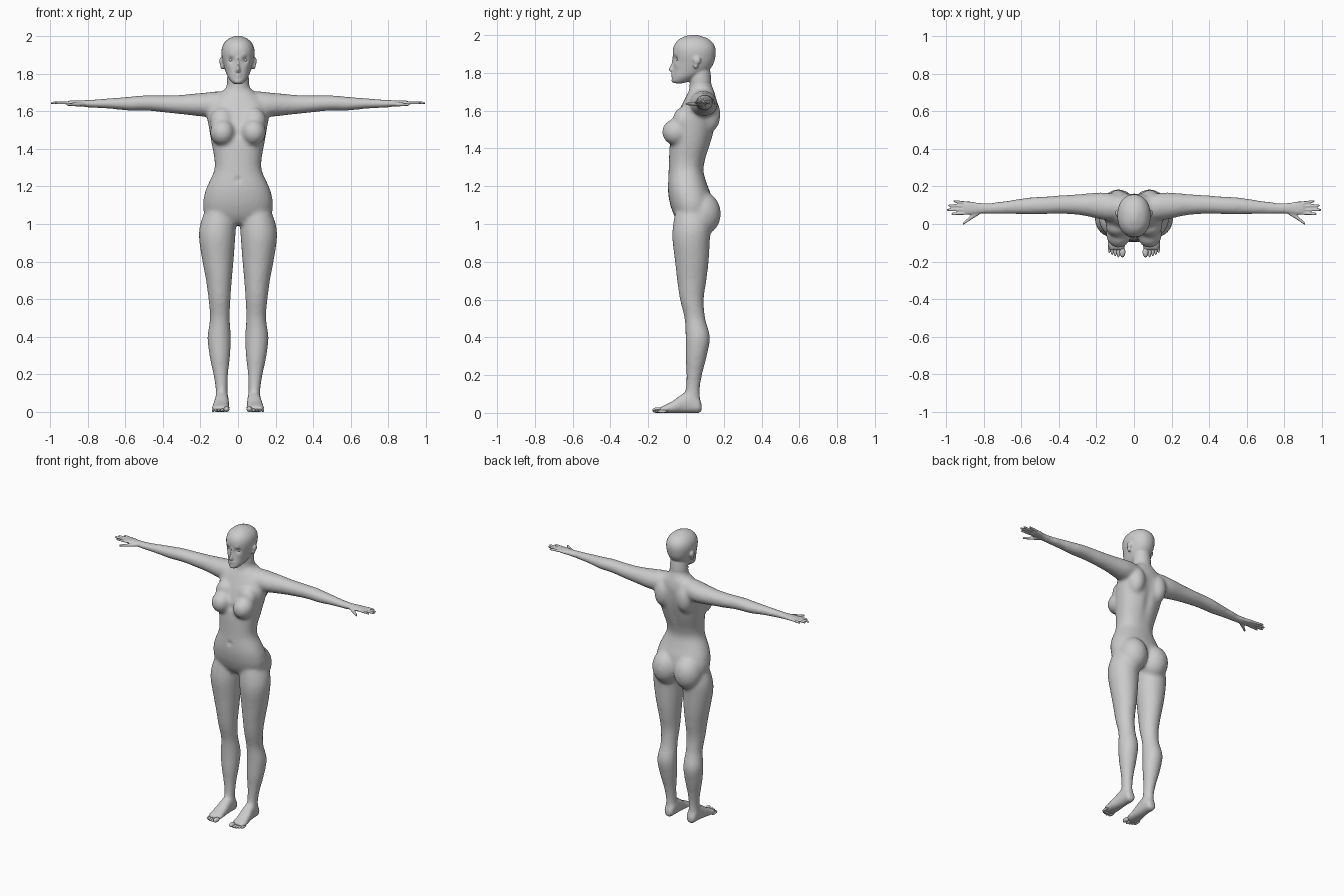
import bpy, bmesh
from math import cos, sin, pi, exp, copysign
from mathutils import Matrix

SIDES = (1, -1)


def spline(rows, n=4):
    """Catmull-Rom interpolation of section rows."""
    out = []
    for i in range(len(rows) - 1):
        a, b, c, d = (rows[max(i - 1, 0)], rows[i], rows[i + 1], rows[min(i + 2, len(rows) - 1)])
        for k in range(n):
            t = k / n
            out.append([0.5 * (2 * q + (r - p) * t + (2 * p - 5 * q + 4 * r - s) * t * t
                               + (3 * q - p - 3 * r + s) * t ** 3) for p, q, r, s in zip(a, b, c, d)])
    return out + [list(rows[-1])]


def loft(bm, rows, axis, side=1, power=2.0, seg=28, grow=0.0):
    """Skin sections given as (position on axis, u min, u max, v min, v max)."""
    rings = []
    for t, u0, u1, v0, v1 in spline(rows):
        ring = []
        for k in range(seg):
            c, s = cos(2 * pi * k / seg), sin(2 * pi * k / seg)
            u = (u0 + u1) / 2 + ((u1 - u0) / 2 + grow) * copysign(abs(c) ** (2 / power), c)
            v = (v0 + v1) / 2 + ((v1 - v0) / 2 + grow) * copysign(abs(s) ** (2 / power), s)
            x, y, z = {'X': (t, u, v), 'Y': (u, t, v), 'Z': (u, v, t)}[axis]
            ring.append(bm.verts.new((x * side, y, z)))
        rings.append(ring)
    for a, b in zip(rings, rings[1:]):
        for k in range(seg):
            j = (k + 1) % seg
            bm.faces.new((a[k], a[j], b[j], b[k]))
    bm.faces.new(rings[0])
    bm.faces.new(rings[-1])


def ball(bm, centre, radii, seg=20):
    m = Matrix.Translation(centre) @ Matrix.Diagonal((*radii, 1))
    bmesh.ops.create_uvsphere(bm, u_segments=seg, v_segments=seg // 2 + 2, radius=1, matrix=m)


def finish(bm, name, voxel=0, smooth=0, marks=()):
    """Make the object; optionally union its shells, soften the joins and sculpt dents."""
    bmesh.ops.recalc_face_normals(bm, faces=bm.faces[:])
    me = bpy.data.meshes.new(name)
    bm.to_mesh(me)
    bm.free()
    ob = bpy.data.objects.new(name, me)
    bpy.context.collection.objects.link(ob)
    if voxel:
        rm = ob.modifiers.new("fuse", 'REMESH')
        rm.mode, rm.voxel_size = 'VOXEL', voxel
        sm = ob.modifiers.new("soften", 'SMOOTH')
        sm.factor, sm.iterations = 0.5, smooth
        me = bpy.data.meshes.new_from_object(ob.evaluated_get(bpy.context.evaluated_depsgraph_get()))
        ob.modifiers.clear()
        ob.data = me
    for x, y, z, r, push in marks:
        for v in me.vertices:
            p = v.co
            if abs(p.z - z) < 2.5 * r and abs(p.x - x) < 2.5 * r and abs(p.y - y) < 2.5 * r:
                p.y += push * exp(-((p.x - x) ** 2 + (p.y - y) ** 2 + (p.z - z) ** 2) / (r * r))
    me.polygons.foreach_set("use_smooth", [True] * len(me.polygons))


torso = [(1.0, -.11, .11, -.03, .08), (1.04, -.172, .172, -.06, .125), (1.10, -.186, .186, -.083, .14),
         (1.16, -.178, .178, -.094, .13), (1.21, -.160, .160, -.096, .112), (1.28, -.128, .128, -.092, .093),
         (1.34, -.125, .125, -.09, .102), (1.42, -.139, .139, -.086, .13), (1.50, -.153, .153, -.072, .152),
         (1.58, -.165, .165, -.045, .163), (1.64, -.15, .15, -.018, .162), (1.685, -.11, .11, .005, .155),
         (1.72, -.066, .066, .025, .14)]
neck = [(1.62, -.08, .08, .0, .15), (1.70, -.067, .067, .015, .148), (1.74, -.059, .059, .02, .134),
        (1.80, -.056, .056, .02, .13), (1.85, -.05, .05, .03, .12)]
leg = [(1.09, .025, .165, -.05, .11), (1.0, .013, .199, -.066, .13), (.92, .017, .205, -.07, .125),
       (.8, .026, .187, -.056, .118), (.7, .035, .168, -.045, .106), (.6, .042, .155, -.03, .092),
       (.5, .046, .147, -.006, .1), (.4, .04, .16, .0, .125), (.3, .044, .15, .0, .108),
       (.2, .055, .129, .004, .083), (.12, .058, .117, .0, .071), (.06, .056, .118, -.01, .075),
       (.02, .058, .115, -.01, .07)]
arm = [(.05, .03, .145, 1.59, 1.70), (.12, .022, .16, 1.575, 1.702), (.18, .028, .165, 1.574, 1.695),
       (.24, .042, .16, 1.58, 1.69), (.30, .052, .155, 1.587, 1.684), (.38, .057, .15, 1.595, 1.681),
       (.46, .056, .144, 1.604, 1.681), (.52, .054, .141, 1.606, 1.68), (.58, .055, .135, 1.606, 1.674),
       (.68, .056, .12, 1.616, 1.666), (.77, .057, .109, 1.621, 1.659), (.81, .057, .109, 1.623, 1.659)]

# Body: torso, neck, legs, arms and feet fused together
bm = bmesh.new()
loft(bm, torso, 'Z', power=2.25)
loft(bm, neck[:4], 'Z', grow=.001)
for s in SIDES:
    loft(bm, leg, 'Z', s, grow=.002)
    loft(bm, arm, 'X', s, grow=.003)
    ball(bm, (s * .083, .087, 1.055), (.094, .098, .115))      # buttock
    ball(bm, (s * .082, -.052, 1.487), (.067, .075, .07))      # breast
    ball(bm, (s * .085, -.015, 1.545), (.065, .055, .075))     # upper chest
    ball(bm, (s * .085, .115, 1.58), (.06, .068, .10))         # shoulder blade
    loft(bm, [(.083, .068, .102, .01, .045), (.07, .054, .116, .0, .075), (.03, .05, .12, 0, .11),
              (-.02, .049, .125, 0, .098), (-.07, .047, .134, 0, .062), (-.11, .046, .139, 0, .042),
              (-.14, .049, .136, .001, .028)], 'Y', s, 2.4, grow=.001)   # foot
dents = [(0, -.095, 1.235, .013, .010), (0, -.09, 1.48, .024, .008)]      # navel, breastbone
dents += [(0, .14, 1.28 + .04 * k, .028, -.008) for k in range(9)]       # spine groove
finish(bm, "body", .0115, 5, dents)

# Head
bm = bmesh.new()
loft(bm, [(1.70, -.05, .05, .03, .125)] + neck[2:], 'Z')
loft(bm, [(1.745, -.022, .022, -.062, -.015), (1.757, -.036, .036, -.074, .02), (1.78, -.053, .053, -.073, .07),
          (1.81, -.066, .066, -.069, .118), (1.85, -.078, .078, -.066, .146), (1.89, -.087, .087, -.069, .156),
          (1.925, -.088, .088, -.069, .157), (1.955, -.079, .079, -.058, .145), (1.98, -.058, .058, -.034, .118),
          (1.995, -.03, .03, .0, .08), (2.001, -.01, .01, .025, .055)], 'Z', power=2.15)
# Nose, lips, chin
loft(bm, [(1.885, -.006, .006, -.072, -.03), (1.85, -.008, .008, -.078, -.03), (1.82, -.013, .013, -.092, -.03),
          (1.81, -.015, .015, -.088, -.03), (1.805, -.011, .011, -.079, -.03)], 'Z')
ball(bm, (0, -.066, 1.793), (.021, .014, .006))
ball(bm, (0, -.064, 1.780), (.018, .014, .007))
ball(bm, (0, -.058, 1.759), (.022, .02, .014))
for s in SIDES:
    ball(bm, (s * .088, .058, 1.865), (.012, .020, .022))      # ear
    ball(bm, (s * .084, .052, 1.842), (.010, .013, .020))      # ear lobe
face = [(s * x, y, z, r, d) for s in SIDES for x, y, z, r, d in
        ((.037, -.055, 1.874, .016, .011), (.034, -.06, 1.898, .014, -.003), (.05, -.045, 1.84, .018, -.003))]
finish(bm, "head", .006, 2, face)

# Hands with thumbs and fingers
bm = bmesh.new()
for s in SIDES:
    loft(bm, [(.74, .066, .105, 1.628, 1.654), (.78, .058, .109, 1.621, 1.659), (.83, .055, .112, 1.625, 1.658),
              (.865, .05, .119, 1.629, 1.658), (.895, .05, .119, 1.633, 1.656),
              (.908, .056, .113, 1.638, 1.652)], 'X', s, 2.2)
    loft(bm, [(.815, .055, .08, 1.629, 1.650), (.85, .033, .064, 1.625, 1.648), (.88, .014, .035, 1.627, 1.645),
              (.905, -.003, .013, 1.628, 1.643), (.912, -.004, .005, 1.631, 1.640)], 'X', s)
    for base, tip, end in ((.058, .052, .972), (.076, .075, .999), (.094, .099, .99), (.111, .122, .962)):
        rows = []
        for f, r in ((0, .0085), (.5, .0078), (.9, .0068), (1, .003)):
            y = base + (tip - base) * f
            rows.append((.885 + (end - .885) * f, y - r, y + r, 1.644 - r, 1.644 + r))
        loft(bm, rows, 'X', s, seg=12)
finish(bm, "hands", .005, 2)

# Toes
bm = bmesh.new()
for s in SIDES:
    for x, y, r in ((.061, -.150, .0155), (.083, -.150, .0095), (.100, -.144, .009),
                    (.116, -.137, .0088), (.131, -.126, .0085)):
        ball(bm, (s * x, y, r * .95), (r, .028, r * .95), 14)
finish(bm, "toes")

# Eyes
bm = bmesh.new()
for s in SIDES:
    ball(bm, (s * .037, -.039, 1.874), (.0125, .0125, .0125))
finish(bm, "eyes")
